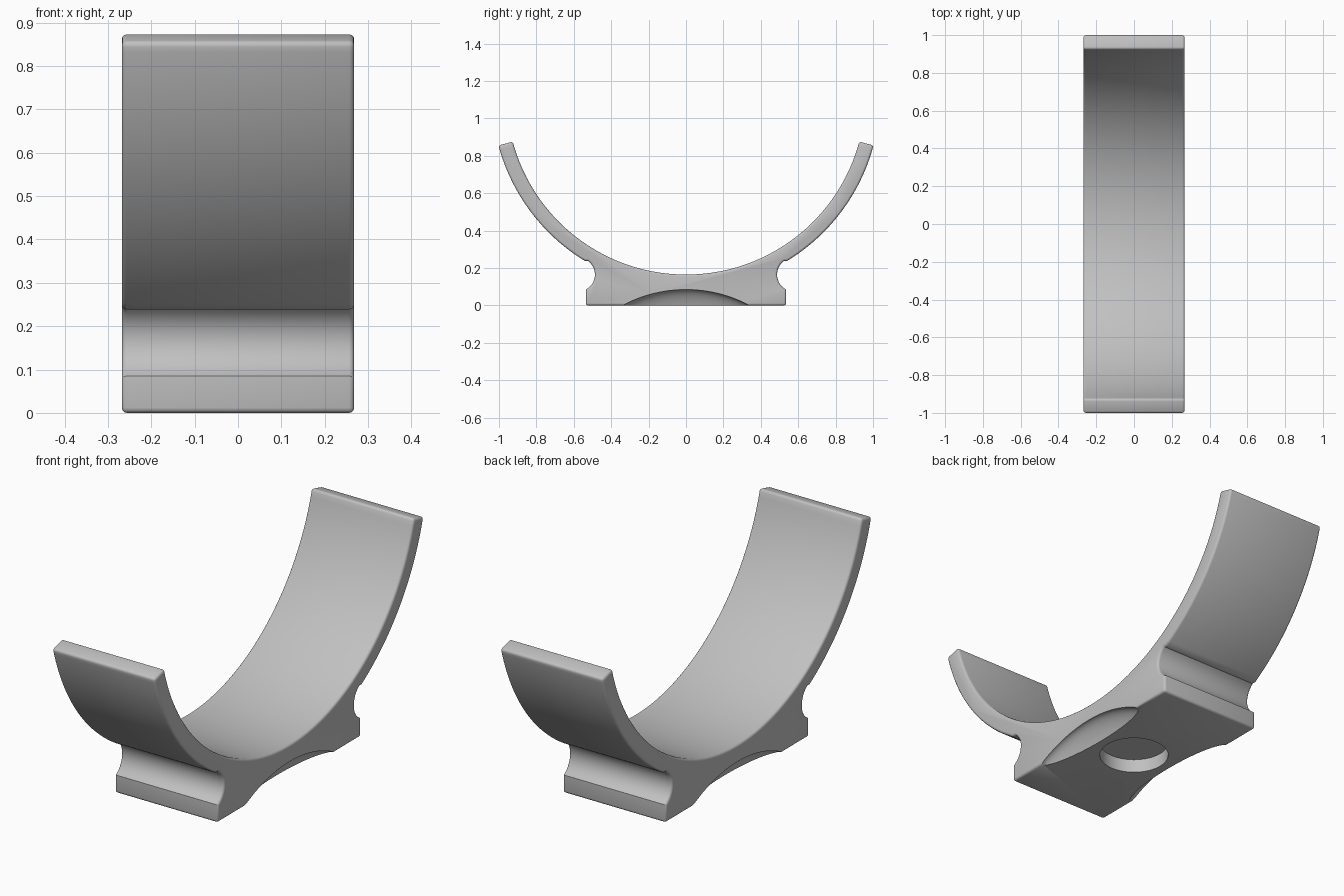
import bpy, bmesh
from math import sin, cos, pi, radians, atan2, hypot

cube = bpy.data.objects.get("Cube")
if cube:
    bpy.data.objects.remove(cube)

HALF_WIDTH = 0.268
CENTRE_Z, INNER_R, OUTER_R = 1.124, 0.959, 1.038
FOOT_Y, FOOT_TOP = 0.535, 0.085
TIP = radians(15)

grey = bpy.data.materials.new("grey")
grey.use_nodes = True
grey.diffuse_color = (0.53, 0.53, 0.53, 1)
grey.node_tree.nodes["Principled BSDF"].inputs["Base Color"].default_value = grey.diffuse_color


def arc(cy, cz, r, start, end, steps):
    return [(cy + r * cos(start + (end - start) * i / steps),
             cz + r * sin(start + (end - start) * i / steps)) for i in range(steps + 1)]


def modify(obj, kind, **settings):
    mod = obj.modifiers.new(kind.lower(), kind)
    for key, value in settings.items():
        setattr(mod, key, value)
    bpy.context.view_layer.objects.active = obj
    bpy.ops.object.modifier_apply(modifier=mod.name)


def cut(obj, cutter):
    modify(obj, 'BOOLEAN', operation='DIFFERENCE', solver='EXACT', object=cutter)
    bpy.data.objects.remove(cutter)


# Half outline: foot, concave neck, outer arc up to the tip
neck_y, neck_z, neck_r = 0.577, 0.165, 0.09
join = (0.54, 0.24)
neck = arc(neck_y, neck_z, neck_r, atan2(FOOT_TOP - neck_z, FOOT_Y - neck_y) + 2 * pi,
           atan2(join[1] - neck_z, join[0] - neck_y), 14)
outer = arc(0, CENTRE_Z, OUTER_R, atan2(join[1] - CENTRE_Z, join[0]), -TIP, 32)
half = [(FOOT_Y, 0), (FOOT_Y, FOOT_TOP)] + neck[1:-1] + outer
inner = arc(0, CENTRE_Z, INNER_R, -TIP, TIP - pi, 72)
outline = half + inner + [(-y, z) for y, z in reversed(half)]

# Extrude the outline across the width
bm = bmesh.new()
face = bm.faces.new([bm.verts.new((-HALF_WIDTH, y, z)) for y, z in outline])
side = bmesh.ops.extrude_face_region(bm, geom=[face])
moved = [v for v in side["geom"] if isinstance(v, bmesh.types.BMVert)]
bmesh.ops.translate(bm, verts=moved, vec=(2 * HALF_WIDTH, 0, 0))
bmesh.ops.recalc_face_normals(bm, faces=bm.faces)
mesh = bpy.data.meshes.new("cradle")
bm.to_mesh(mesh)
bm.free()
cradle = bpy.data.objects.new("cradle", mesh)
bpy.context.collection.objects.link(cradle)
mesh.materials.append(grey)

# Soften the rims, tips and foot edges
modify(cradle, 'BEVEL', width=0.012, segments=3, limit_method='ANGLE', angle_limit=radians(70))

# Shallow round recess under the foot
bpy.ops.mesh.primitive_cylinder_add(vertices=64, radius=0.155, depth=0.13, location=(0, 0, 0))
cut(cradle, bpy.context.object)

# Curved scoops along both lower side edges
SCOOP_R = 0.722
for sx in (-1, 1):
    bpy.ops.mesh.primitive_uv_sphere_add(segments=128, ring_count=96, radius=SCOOP_R,
                                         location=(sx * HALF_WIDTH, 0, 0.085 - SCOOP_R))
    scoop = bpy.context.object
    scoop.scale.x = 0.15 / SCOOP_R
    bpy.context.view_layer.update()
    cut(cradle, scoop)

# Smooth curves, sharp edges
bpy.ops.object.select_all(action='DESELECT')
cradle.select_set(True)
bpy.context.view_layer.objects.active = cradle
bpy.ops.object.shade_smooth_by_angle(angle=radians(35))
